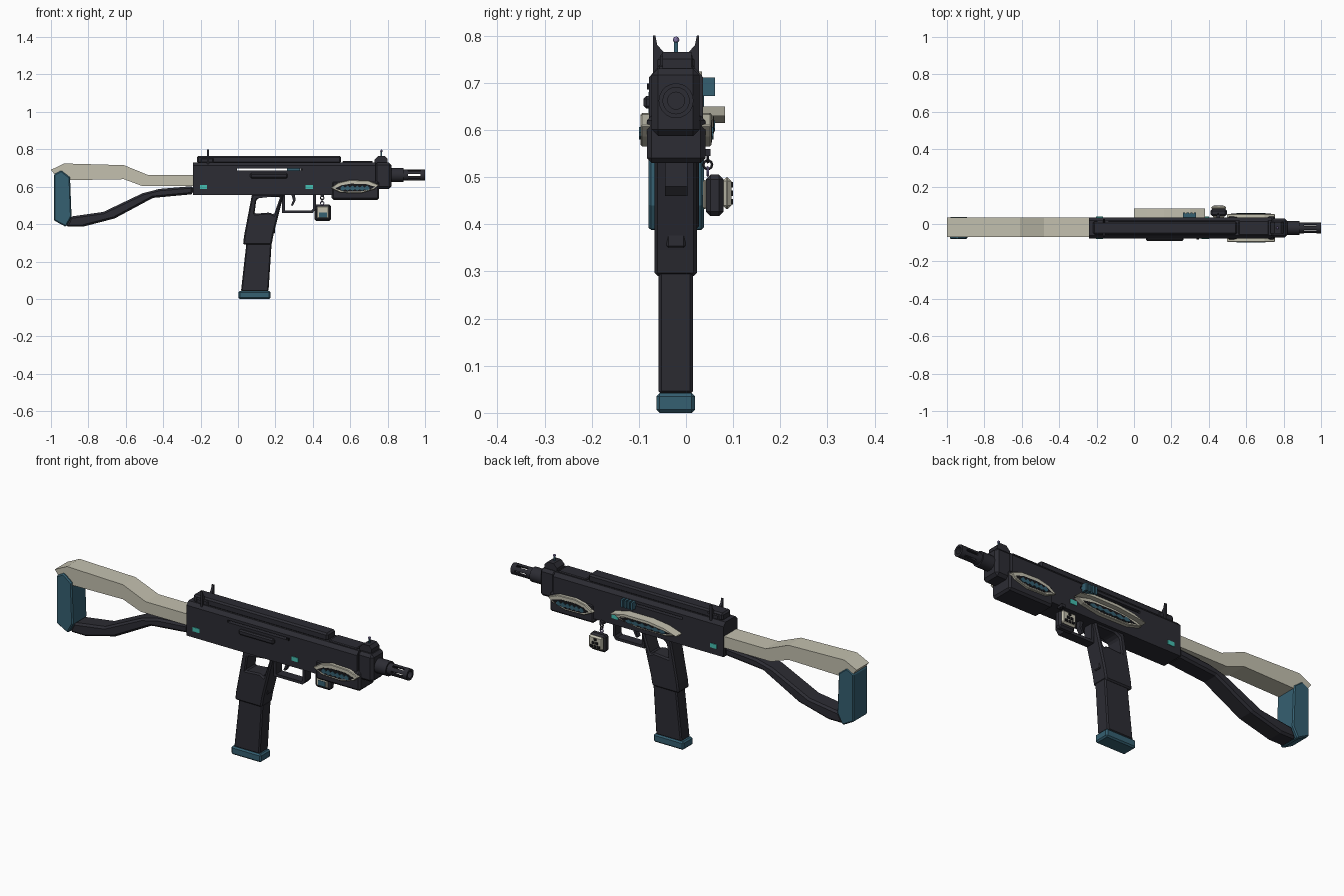
import bpy, bmesh, math
from mathutils import Vector, Matrix

if "Cube" in bpy.data.objects:
    bpy.data.objects.remove(bpy.data.objects["Cube"])


def material(name, rgb):
    m = bpy.data.materials.new(name)
    m.use_nodes = True
    m.diffuse_color = (*rgb, 1)
    m.node_tree.nodes["Principled BSDF"].inputs["Base Color"].default_value = (*rgb, 1)
    return m


DARK = material("dark gunmetal", (.025, .025, .033))
BLACK = material("black", (.008, .008, .01))
BEIGE = material("bone beige", (.55, .53, .43))
TEAL = material("deep teal", (.035, .115, .165))
AQUA = material("bright turquoise", (.06, .52, .44))
LILAC = material("lilac", (.25, .2, .42))
YC = -.021  # centre plane of the body


def finish(name, bm, mat, bevel=0):
    bmesh.ops.recalc_face_normals(bm, faces=bm.faces)
    me = bpy.data.meshes.new(name)
    bm.to_mesh(me)
    bm.free()
    ob = bpy.data.objects.new(name, me)
    bpy.context.collection.objects.link(ob)
    me.materials.append(mat)
    if bevel:
        b = ob.modifiers.new("bevel", "BEVEL")
        b.width, b.segments, b.limit_method = bevel, 1, "ANGLE"
        b.angle_limit = math.radians(50)
    return ob


def prism(name, pts, a, b, mat, bevel=0, axis="y"):
    """Extrude a side (xz) or end (yz) profile between a and b."""
    place = (lambda p, d: (p[0], d, p[1])) if axis == "y" else (lambda p, d: (d, p[0], p[1]))
    bm = bmesh.new()
    face = bm.faces.new([bm.verts.new(place(p, a)) for p in pts])
    ext = bmesh.ops.extrude_face_region(bm, geom=[face])
    move = Vector((0, b - a, 0)) if axis == "y" else Vector((b - a, 0, 0))
    bmesh.ops.translate(bm, vec=move, verts=[v for v in ext["geom"] if isinstance(v, bmesh.types.BMVert)])
    return finish(name, bm, mat, bevel)


def box(name, x, y, z, mat, bevel=0):
    return prism(name, [(x[0], z[0]), (x[1], z[0]), (x[1], z[1]), (x[0], z[1])], y[0], y[1], mat, bevel)


def rod(name, x0, x1, r, mat, z=.662, sides=20):
    bm = bmesh.new()
    m = Matrix.Translation(((x0 + x1) / 2, YC, z)) @ Matrix.Rotation(math.pi / 2, 4, "Y")
    bmesh.ops.create_cone(bm, cap_ends=True, segments=sides, radius1=r, radius2=r, depth=x1 - x0, matrix=m)
    ob = finish(name, bm, mat)
    activate(ob)
    bpy.ops.object.shade_smooth_by_angle(angle=math.radians(40))
    return ob


def ball(name, pos, r, mat):
    bm = bmesh.new()
    bmesh.ops.create_icosphere(bm, subdivisions=2, radius=r, matrix=Matrix.Translation(pos))
    return finish(name, bm, mat)


def activate(ob):
    bpy.ops.object.select_all(action="DESELECT")
    ob.select_set(True)
    bpy.context.view_layer.objects.active = ob


def cut(ob, cutter):
    m = ob.modifiers.new("cut", "BOOLEAN")
    m.operation, m.solver, m.object = "DIFFERENCE", "EXACT", cutter
    activate(ob)
    bpy.ops.object.modifier_apply(modifier=m.name)
    bpy.data.objects.remove(cutter)


# Receiver with a see-through slot, and its top cover
end = [(-.078, .555), (.036, .555), (.036, .712), (.02, .73), (-.062, .73), (-.078, .712)]
receiver = prism("receiver", end, -.24, .735, DARK, axis="x")
cut(receiver, box("slot_cutter", (-.005, .34), (-.2, .2), (.686, .698), DARK))
box("top_cover", (-.22, .55), (-.055, .014), (.725, .765), DARK, .008)
box("front_cover", (.56, .72), (-.06, .018), (.725, .738), DARK, .004)
box("side_handle", (.065, .265), (-.09, -.07), (.645, .672), DARK, .006)
box("slot_bolt", (.335, .348), (-.083, -.07), (.686, .698), BLACK)
box("handguard", (.5, .755), (-.083, .041), (.53, .63), DARK, .01)

# Front block, barrel and slotted muzzle
box("front_block", (.73, .82), (-.073, .029), (.587, .73), DARK, .014)
prism("front_sight_base", [(.73, .72), (.8, .72), (.8, .75), (.785, .765), (.75, .765), (.73, .745)],
      -.05, .012, DARK)
rod("barrel_collar", .815, .885, .037, DARK)
muzzle = rod("muzzle", .88, 1, .029, DARK)
cut(muzzle, rod("bore_cutter", .9, 1.1, .018, DARK))
for spin in range(3):
    slot = box("slot_cutter", (.91, .975), (-.1, .1), (-.005, .005), DARK)
    slot.matrix_world = Matrix.Translation((0, YC, .662)) @ Matrix.Rotation(spin * math.pi / 3, 4, "X")
    bpy.context.view_layer.update()
    cut(muzzle, slot)

# Sights
box("front_sight_post", (.763, .771), (YC - .004, YC + .004), (.76, .787), TEAL)
ball("front_sight_bead", (.767, YC, .791), .007, LILAC)
prism("rear_sight", [(-.07, .8), (-.07, .715), (.028, .715), (.028, .8), (.023, .8), (.019, .78), (.006, .765),
                     (-.047, .765), (-.061, .78), (-.065, .8)], -.167, -.155, DARK, axis="x")
box("rear_sight_base", (-.2, -.13), (-.06, .018), (.725, .755), DARK, .006)

# Shoulder stock
prism("stock_upper_arm", [(-.24, .662), (-.48, .662), (-.61, .715), (-.93, .724), (-1, .69), (-.98, .665),
                          (-.9, .635), (-.61, .64), (-.51, .603), (-.24, .603)], -.069, .034, BEIGE)
prism("stock_lower_arm", [(-.24, .603), (-.42, .588), (-.51, .565), (-.72, .465), (-.895, .44), (-.92, .386),
                          (-.83, .386), (-.66, .43), (-.455, .54), (-.24, .56)], -.066, .028, DARK, .01)
prism("butt_pad", [(-.985, .665), (-.945, .687), (-.898, .65), (-.89, .44), (-.92, .385), (-.985, .42)],
      -.08, .038, TEAL, .006)

# Grip with an opening, magazine and base plate
grip = prism("grip", [(.075, .56), (.245, .56), (.19, .345), (.18, .29), (.027, .29), (.032, .335)],
             -.067, .023, DARK)
cut(grip, prism("grip_cutter", [(.098, .53), (.125, .546), (.226, .546), (.192, .45), (.17, .462), (.088, .455)],
                -.2, .2, DARK))
bev = grip.modifiers.new("bevel", "BEVEL")
bev.width, bev.segments = .007, 1
box("grip_front_rib", (.183, .198), (YC - .02, YC + .02), (.35, .44), DARK, .004)
prism("magazine", [(.045, .3), (.18, .3), (.163, .04), (.016, .04)], -.058, .015, DARK, .006)
box("magazine_base", (.003, .174), (-.063, .019), (0, .042), TEAL, .007)

# Trigger and guard
prism("trigger_guard", [(.235, .46), (.4, .46), (.416, .48), (.416, .56), (.402, .56), (.402, .485), (.394, .474),
                        (.25, .474), (.25, .56), (.235, .56)], -.045, .003, DARK)
prism("trigger", [(.285, .56), (.305, .56), (.307, .525), (.292, .497), (.283, .5), (.294, .527)],
      -.033, -.009, DARK)


# Jaw-shaped side panels: beige rim, dark mouth and a toothed teal band
def jaw(name, x0, x1, z0, z1, y, side, depth):
    w, h = x1 - x0, z1 - z0
    shape = [(0, .4), (.16, .8), (.4, 1), (.78, .95), (1, .62), (.9, .3), (.62, 0), (.2, .05)]
    rim = [(x0 + u * w, z0 + v * h) for u, v in shape]
    inner = [(x0 + (.5 + (u - .5) * .82) * w, z0 + (.42 + (v - .5) * .6) * h) for u, v in shape]
    out = y + side * depth
    prism(name + "_rim", rim, y - side * .01, out, BEIGE, .003)
    prism(name + "_mouth", inner, out - side * .002, out + side * .001, BLACK)
    n = 12
    top = [(x0 + w * (.2 + .6 * i / n), z0 + h * (.58 if i % 2 else .42)) for i in range(n + 1)]
    low = [(px, z0 + h * (.2 if i % 2 else .3)) for i, (px, _) in enumerate(top)]
    prism(name + "_teeth", top + low[::-1], out - side * .002, out + side * .004, TEAL)


jaw("right_jaw", .495, .755, .565, .636, -.083, -1, .013)
jaw("left_jaw", .495, .755, .565, .636, .041, 1, .013)
jaw("long_left_jaw", 0, .38, .585, .645, .036, 1, .022)
prism("long_jaw_lip", [(0, .615), (.07, .638), (.16, .65), (.3, .65), (.38, .63), (.3, .637), (.16, .636), (.07, .625)],
      .036, .083, BEIGE)

# Ribbed teal knob on the left side
box("knob_core", (.265, .33), (.03, .055), (.677, .706), TEAL)
for i in range(4):
    box("knob_rib", (.263 + i * .019, .274 + i * .019), (.03, .062), (.672, .711), TEAL)

# Turquoise marker lights on both sides
for x in (-.203, .362):
    for y in (-.081, .034):
        box("marker_light", (x, x + .038), (y, y + .005), (.588, .61), AQUA)

# Hanging charm with beige faces, dots and a short chain
box("charm_body", (.408, .497), (.042, .08), (.417, .505), DARK, .01)
box("charm_left_face", (.412, .493), (.078, .096), (.432, .5), BEIGE, .008)
box("charm_right_face", (.422, .485), (.036, .044), (.432, .494), BEIGE, .003)
box("charm_right_inset", (.434, .475), (.034, .038), (.436, .462), TEAL)
for row, count in enumerate((3, 2, 1)):
    for i in range(count):
        x = .4525 + (i - (count - 1) / 2) * .02
        z = .448 + row * .018
        box("charm_dot", (x - .007, x + .007), (.094, .1), (z - .006, z + .006), BLACK)
for i in range(3):
    bpy.ops.mesh.primitive_torus_add(major_segments=10, minor_segments=5, major_radius=.009, minor_radius=.003,
                                     location=(.45, .046, .512 + i * .014),
                                     rotation=(math.pi / 2, 0, i % 2 * math.pi / 2))
    link = bpy.context.object
    link.name = "charm_chain_link"
    link.data.materials.append(LILAC if i == 0 else DARK)
box("charm_hook", (.44, .46), (.02, .052), (.545, .56), DARK)
